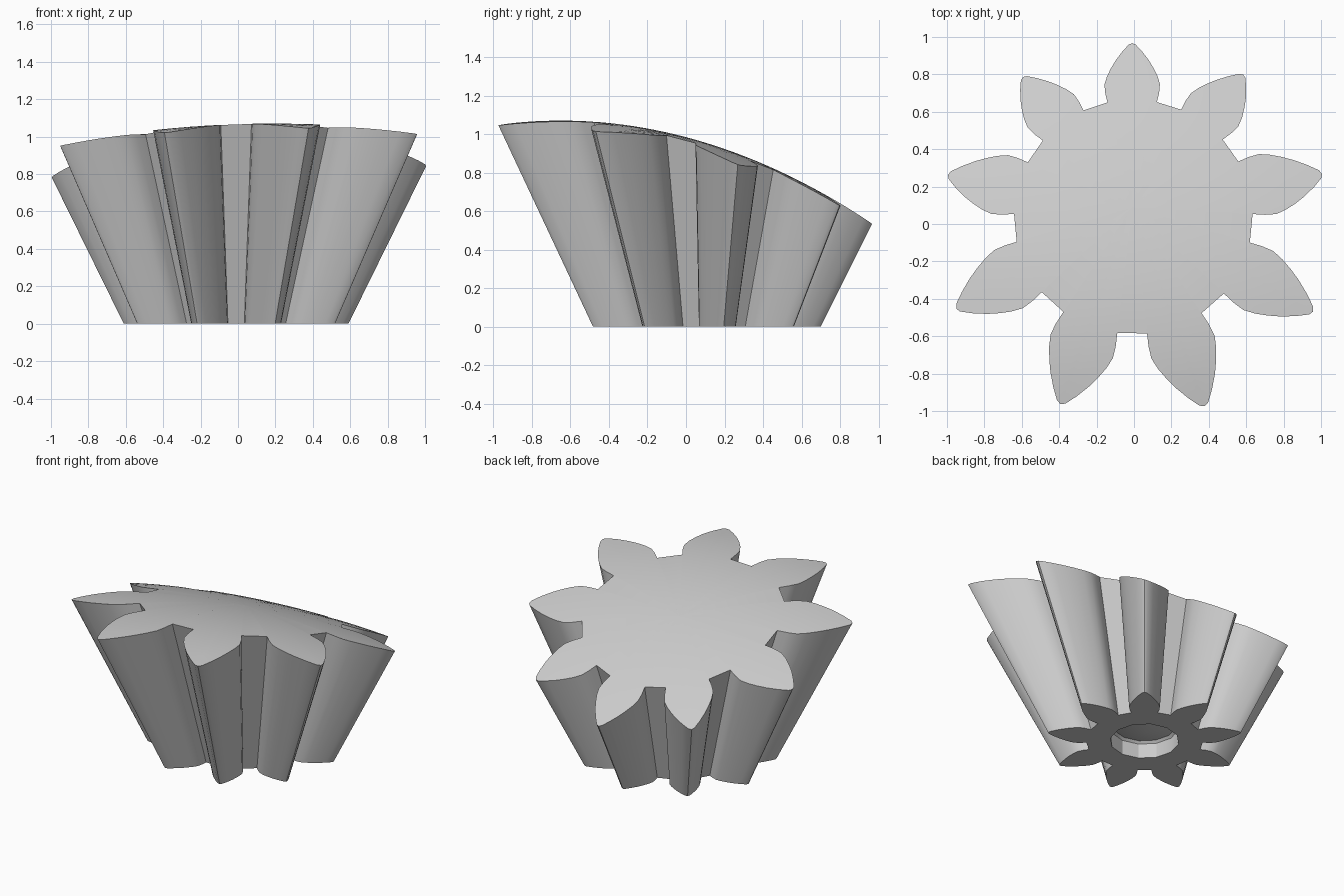
import bpy, bmesh, math

if "Cube" in bpy.data.objects:
    bpy.data.objects.remove(bpy.data.objects["Cube"])

CX, CY = -0.01, 0.09      # gear axis
APEX = 1.22               # depth of the cone apex below the base
TEETH = 9

# Half of one tooth at the base: radius, half width
HALF_TOOTH = [(0.353, 0.082), (0.39, 0.092), (0.425, 0.096), (0.46, 0.088),
              (0.495, 0.075), (0.53, 0.059), (0.57, 0.036), (0.603, 0.013)]


def top_height(x, y):
    """Tilted domed top surface."""
    return 1.067 - 0.204 * (y + 0.65) ** 2 - 0.085 * x * x + 0.033 * x


def outline():
    """Base outline of the gear about its axis."""
    tooth = ([(r, -w) for r, w in HALF_TOOTH] + [(0.61, 0)]
             + [(r, w) for r, w in reversed(HALF_TOOTH)])
    pts = []
    for k in range(TEETH):
        a = math.pi / 2 + k * math.tau / TEETH
        c, s = math.cos(a), math.sin(a)
        pts += [(r * c - w * s, r * s + w * c) for r, w in tooth]
    return pts


def scale_to_top(px, py):
    """Scale at which a ray from the cone apex meets the top."""
    s = 1.8
    for _ in range(40):
        z = top_height(CX + s * px, CY + s * py)
        s = 0.5 * s + 0.5 * (1 + z / APEX)
    return s


def ring_edges(loop):
    return list(zip(loop, loop[1:] + loop[:1]))


def skin(bm, lower, upper):
    for (a, b), (c, d) in zip(ring_edges(lower), ring_edges(upper)):
        bm.faces.new((a, b, d, c))


def fan(bm, loop, centre):
    tip = bm.verts.new(centre)
    for a, b in ring_edges(loop):
        bm.faces.new((a, b, tip))


bm = bmesh.new()
base_pts = outline()
base = [bm.verts.new((CX + x, CY + y, 0)) for x, y in base_pts]

# Flared tooth flanks
top_pts = []
for x, y in base_pts:
    s = scale_to_top(x, y)
    top_pts.append((s * x, s * y))

# Domed top, as shrinking rings that start at the flanks
STEPS = 10
previous = base
for i in range(STEPS):
    t = 1 - i / STEPS
    ring = []
    for x, y in top_pts:
        px, py = CX + t * x, CY + t * y
        ring.append(bm.verts.new((px, py, top_height(px, py))))
    skin(bm, previous, ring)
    previous = ring
fan(bm, previous, (CX, CY, top_height(CX, CY)))

# Shallow faceted bore in the base
SIDES = 12
bore = []
for radius, z in ((0.215, 0), (0.215, 0.1), (0.2, 0.115)):
    bore.append([bm.verts.new((CX + radius * math.cos(math.tau * k / SIDES),
                               CY + radius * math.sin(math.tau * k / SIDES), z))
                 for k in range(SIDES)])
skin(bm, bore[0], bore[1])
skin(bm, bore[1], bore[2])
fan(bm, bore[2], (CX, CY, 0.06))

# Flat base around the bore
rim = []
for loop in (base, bore[0]):
    rim += [bm.edges.get(pair) for pair in ring_edges(loop)]
bmesh.ops.triangle_fill(bm, use_beauty=True, use_dissolve=False, edges=rim)
bmesh.ops.recalc_face_normals(bm, faces=bm.faces)

mesh = bpy.data.meshes.new("bevel_gear")
bm.to_mesh(mesh)
bm.free()
gear = bpy.data.objects.new("bevel_gear", mesh)
bpy.context.collection.objects.link(gear)

# Plain grey finish
grey = bpy.data.materials.new("plain_grey")
grey.use_nodes = True
colour = (0.6, 0.6, 0.6, 1)
grey.diffuse_color = colour
grey.node_tree.nodes["Principled BSDF"].inputs["Base Color"].default_value = colour
mesh.materials.append(grey)

bpy.ops.object.select_all(action="DESELECT")
gear.select_set(True)
bpy.context.view_layer.objects.active = gear
bpy.ops.object.shade_smooth_by_angle(angle=math.radians(30))
